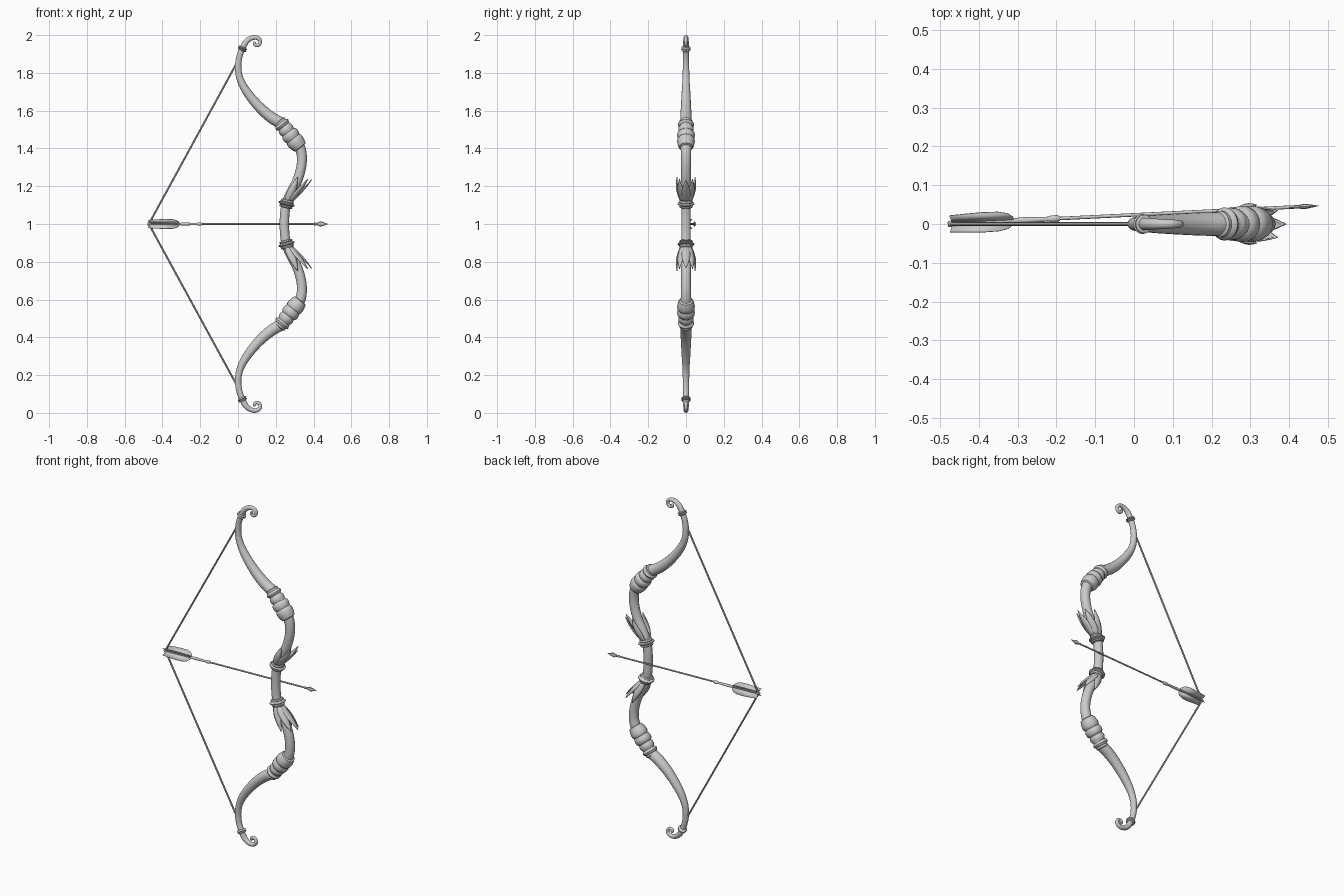
import bpy, math
from mathutils import Vector

if "Cube" in bpy.data.objects:
    bpy.data.objects.remove(bpy.data.objects["Cube"])

# All geometry is relative to the middle height z = 1; upper half is mirrored down
SIDES = 20


def make(name, verts, faces, mirror=True, thick=0, smooth=40):
    me = bpy.data.meshes.new(name)
    me.from_pydata([tuple(v) for v in verts], [], faces)
    me.validate()
    ob = bpy.data.objects.new(name, me)
    bpy.context.collection.objects.link(ob)
    ob.location = (0, 0, 1)
    me.shade_smooth()
    me.set_sharp_from_angle(angle=math.radians(smooth))
    if thick:
        s = ob.modifiers.new("thickness", 'SOLIDIFY')
        s.thickness, s.offset = thick, 0
    if mirror:
        m = ob.modifiers.new("mirror", 'MIRROR')
        m.use_axis = (False, False, True)
        m.use_clip = True
    return ob


def skin(rings, n, cap0=True, cap1=True):
    faces = []
    for i in range(rings - 1):
        for j in range(n):
            k = (j + 1) % n
            faces.append((i * n + j, i * n + k, (i + 1) * n + k, (i + 1) * n + j))
    if cap0:
        faces.append(tuple(reversed(range(n))))
    if cap1:
        faces.append(tuple((rings - 1) * n + j for j in range(n)))
    return faces


def lathe(name, origin, axis, profile, n=SIDES, squash=1, **kw):
    """Turned shape: profile of (distance along axis, radius)."""
    o, a = Vector(origin), Vector(axis).normalized()
    u = Vector((0, 1, 0)) - a * a.y
    u.normalize()
    v = a.cross(u)
    verts = [o + a * t + u * (r * squash * math.cos(2 * math.pi * j / n))
             + v * (r * math.sin(2 * math.pi * j / n))
             for t, r in profile for j in range(n)]
    return make(name, verts, skin(len(profile), n), **kw)


def spline(pts, steps):
    """Catmull-Rom through tuples."""
    p = [Vector(q) for q in pts]
    p = [p[0] * 2 - p[1]] + p + [p[-1] * 2 - p[-2]]
    out = []
    for i in range(1, len(p) - 2):
        a, b, c, d = p[i - 1:i + 3]
        for s in range(steps):
            t = s / steps
            out.append(0.5 * (2 * b + (c - a) * t + (2 * a - 5 * b + 4 * c - d) * t * t
                              + (3 * b - a - 3 * c + d) * t ** 3))
    return out + [p[-2]]


# Bow limb: (x, height, radius) from the grip out to the curled tip
LIMB = [(.245, 0, .025), (.248, .06, .025), (.258, .115, .025), (.283, .17, .026),
        (.316, .235, .026), (.336, .31, .026), (.336, .375, .027), (.315, .43, .03),
        (.275, .485, .032), (.232, .53, .031), (.175, .565, .03), (.112, .62, .027),
        (.05, .695, .023), (.014, .76, .019), (.001, .82, .017), (.006, .88, .016),
        (.024, .93, .016), (.042, .963, .015), (.068, .983, .013), (.097, .987, .0115),
        (.117, .972, .010), (.114, .952, .009), (.098, .945, .009), (.087, .955, .009),
        (.092, .964, .007)]
path = spline(LIMB, 4)
verts = []
for i, p in enumerate(path):
    q = path[min(i + 1, len(path) - 1)] - path[max(i - 1, 0)]
    t = Vector((q.x, 0, q.y)).normalized() if i else Vector((0, 0, 1))
    side = Vector((t.z, 0, -t.x))
    for j in range(SIDES):
        a = 2 * math.pi * j / SIDES
        verts.append(Vector((p.x, 0, p.y)) + side * (p.z * math.cos(a))
                     + Vector((0, p.z * math.sin(a), 0)))
make("bow_limbs", verts, skin(len(path), SIDES, cap0=False), smooth=60)

# Turned beads on the limb bends
lathe("limb_beads", (.331, 0, .403), (-.62, 0, .78),
      [(0, .026), (.004, .037), (.02, .043), (.04, .047), (.055, .046), (.062, .041),
       (.066, .043), (.08, .047), (.095, .046), (.102, .040), (.106, .037), (.118, .041),
       (.13, .041), (.138, .036), (.144, .034), (.15, .040), (.157, .043), (.164, .040),
       (.17, .034), (.18, .034), (.184, .028)])

# Double collar at each end of the grip
lathe("grip_collar", (.252, 0, .085), (.25, 0, .97),
      [(0, .024), (.003, .033), (.009, .036), (.013, .031), (.016, .036), (.02, .044),
       (.025, .044), (.029, .034), (.034, .036), (.042, .033), (.046, .025)])

# Small ring below each curl
lathe("tip_ring", (.019, 0, .918), (.42, 0, .9),
      [(0, .015), (.002, .022), (.007, .026), (.011, .02), (.014, .024), (.018, .024),
       (.021, .015)], n=16)

# Leaves fanning out of each collar on the outer side
for k, deg in enumerate((-92, -45, 0, 45, 92)):
    a = math.radians(deg)
    verts, faces, N = [], [], 8
    tip_up = .247 - .012 * math.cos(a)
    across = Vector((-math.sin(a), math.cos(a), 0))
    for i in range(N + 1):
        t = i / N
        axis_pt = Vector((.260 + .058 * t, 0, .118 + (tip_up - .118) * t))
        bulge = .012 * math.sin(math.pi * t)
        out = Vector((math.cos(a) * (.028 + .044 * t ** 1.4 + bulge),
                      math.sin(a) * (.028 + .020 * t + bulge), 0))
        w = .011 * (1 - t) + .015 * math.sin(math.pi * t ** .85) + .0004
        d = Vector((math.cos(a), math.sin(a), 0))
        for s in (-1, -.5, 0, .5, 1):
            verts.append(axis_pt + out + across * (s * w) - d * (abs(s) ** 1.5 * w * .45))
    for i in range(N):
        for j in range(4):
            b = i * 5 + j
            faces.append((b, b + 1, b + 6, b + 5))
    make(f"leaf_{k + 1}", verts, faces, thick=.004)

# Drawn bowstring
start, end = Vector((-.472, 0, 0)), Vector((-.008, 0, .85))
lathe("bowstring", start, end - start, [(0, .005), ((end - start).length, .005)], n=8)

# Arrow: shaft, binding, nock and flattened head, all along one slanted axis
tail, head = Vector((-.48, 0, 0)), Vector((.477, .047, 0))
L = (head - tail).length
ax = (head - tail).normalized()
lathe("arrow_shaft", tail, ax, [(.01, .0045), (L - .05, .0045)], n=10, mirror=False)
lathe("arrow_nock", tail, ax, [(0, .005), (.003, .008), (.014, .008), (.02, .005)],
      n=10, mirror=False)
lathe("arrow_binding", tail, ax,
      [(.165, .005), (.18, .007), (.19, .008), (.26, .006), (.268, .009), (.284, .009),
       (.29, .005)], n=10, mirror=False)
lathe("arrow_head", tail, ax,
      [(L - .078, .005), (L - .072, .008), (L - .062, .006), (L - .05, .010),
       (L - .038, .014), (L - .02, .008), (L, .0005)], n=8, squash=.5,
      mirror=False, smooth=30)

# Four diagonal feather vanes
u = Vector((-ax.y, ax.x, 0))
for k in range(4):
    a = math.pi / 4 + k * math.pi / 2
    d = u * math.cos(a) + Vector((0, 0, math.sin(a)))
    outline = [(.012, .003), (.005, .03), (.04, .033), (.09, .036), (.13, .035),
               (.155, .028), (.168, .015), (.172, .003)]
    make(f"vane_{k + 1}", [tail + ax * t + d * r for t, r in outline],
         [tuple(range(len(outline)))], mirror=False, thick=.002)
